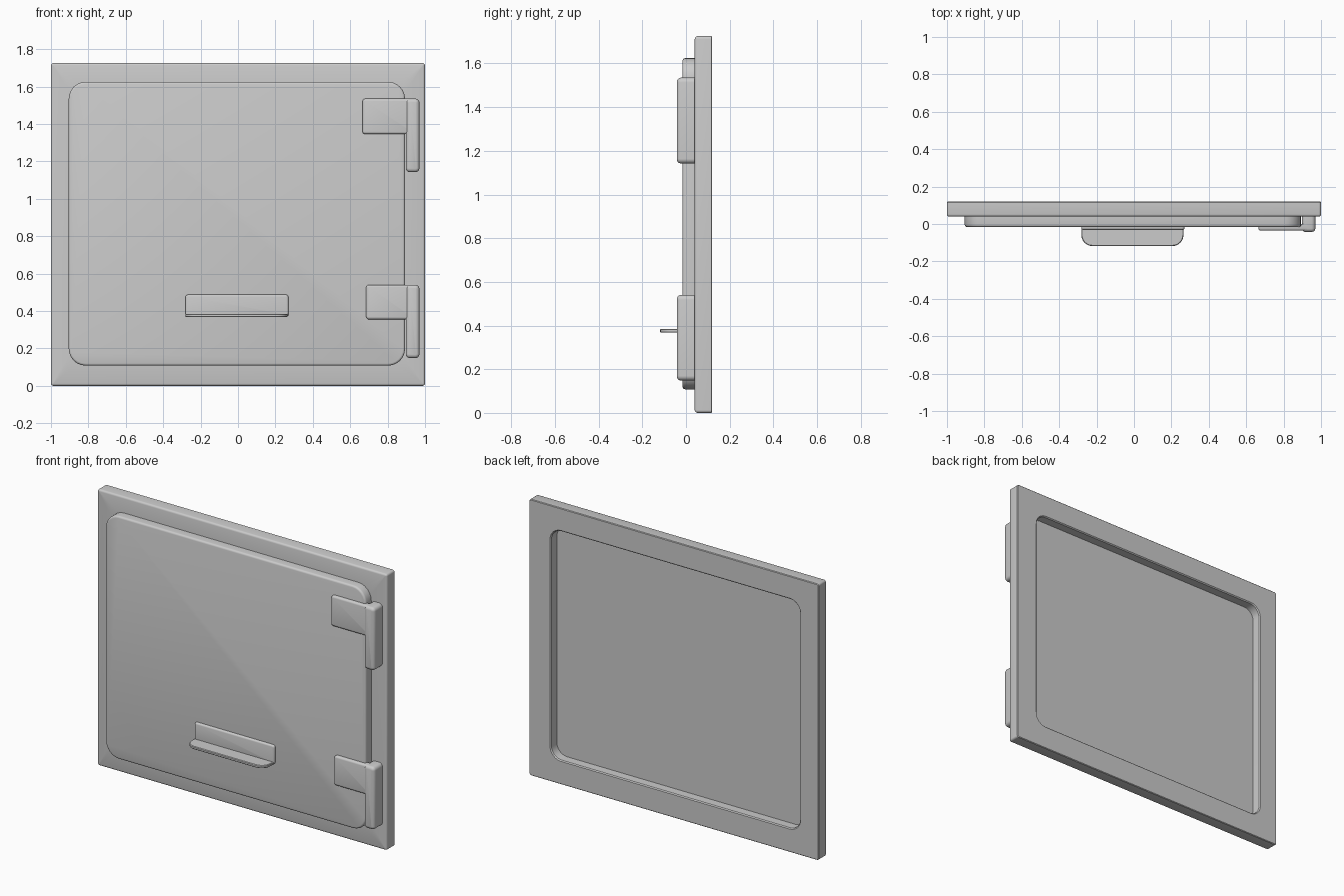
import bpy, bmesh
from math import sin, cos, pi

if "Cube" in bpy.data.objects:
    bpy.data.objects.remove(bpy.data.objects["Cube"])

SEG = 6  # segments per rounded corner


def ring(a0, a1, b0, b1, r):
    """Rounded rectangle as (a, b) points."""
    pts = []
    corners = [(a1 - r, b1 - r), (a0 + r, b1 - r), (a0 + r, b0 + r), (a1 - r, b0 + r)]
    for i, (ca, cb) in enumerate(corners):
        for k in range(SEG + 1):
            t = pi / 2 * (i + k / SEG)
            pts.append((ca + r * cos(t), cb + r * sin(t)))
    return pts


def loft(name, layers, axis='Y', closed=False):
    """Skin rounded rectangles; each layer is (a0, a1, b0, b1, radius, depth)."""
    bm = bmesh.new()
    rings = []
    for *rect, d in layers:
        rings.append([bm.verts.new((a, d, b) if axis == 'Y' else (a, b, d))
                      for a, b in ring(*rect)])
    pairs = list(zip(rings, rings[1:]))
    if closed:
        pairs.append((rings[-1], rings[0]))
    else:
        bm.faces.new(rings[0])
        bm.faces.new(rings[-1])
    n = len(rings[0])
    for p, q in pairs:
        for i in range(n):
            j = (i + 1) % n
            bm.faces.new((p[i], p[j], q[j], q[i]))
    bmesh.ops.recalc_face_normals(bm, faces=bm.faces)
    me = bpy.data.meshes.new(name)
    bm.to_mesh(me)
    bm.free()
    ob = bpy.data.objects.new(name, me)
    bpy.context.collection.objects.link(ob)
    bpy.ops.object.select_all(action='DESELECT')
    bpy.context.view_layer.objects.active = ob
    ob.select_set(True)
    bpy.ops.object.shade_smooth_by_angle(angle=0.6)
    return ob


def eased(x0, x1, z0, z1, r, y, b, steps=3):
    """Layers of a rounded front edge of radius b starting at depth y."""
    out = []
    for k in range(steps + 1):
        t = pi / 2 * k / steps
        s = b * (1 - sin(t))
        out.append((x0 + s, x1 - s, z0 + s, z1 - s, r - s, y + b * (1 - cos(t))))
    return out


def slab(name, x0, x1, z0, z1, y0, y1, r, b):
    return loft(name, eased(x0, x1, z0, z1, r, y0, b) + [(x0, x1, z0, z1, r, y1)])


# Outer frame with a rounded opening
hole = (-0.87, 0.85, 0.15, 1.58, 0.07)
loft('frame',
     eased(-1, 1, 0, 1.725, 0.013, 0.04, 0.012)
     + [(-1, 1, 0, 1.725, 0.013, 0.116),
        (-0.996, 0.996, 0.004, 1.721, 0.009, 0.12),
        (-0.876, 0.856, 0.144, 1.586, 0.076, 0.12),
        (*hole, 0.114), (*hole, 0.04)], closed=True)

# Door panel on the front, stepping into the opening at the back
loft('door_panel',
     eased(-0.905, 0.893, 0.108, 1.625, 0.09, -0.016, 0.012)
     + [(-0.905, 0.893, 0.108, 1.625, 0.09, 0.041),
        (*hole, 0.041), (*hole, 0.06)])

# Handle: backing strip and projecting rounded tab
slab('handle_backing', -0.282, 0.27, 0.368, 0.487, -0.031, 0.0, 0.014, 0.01)
tab = (-0.282, 0.265, -0.118, 0.03, 0.06)
tab_in = (-0.278, 0.261, -0.114, 0.026, 0.056)
loft('handle_tab', [(*tab_in, 0.367), (*tab, 0.371), (*tab, 0.381), (*tab_in, 0.385)], axis='Z')

# Hinges: a leaf on the door and an upright knuckle bar on the frame
for label, leaf_x, leaf_z, top, bottom in (('upper', 0.665, 1.345, 1.535, 1.142),
                                           ('lower', 0.685, 0.355, 0.54, 0.148)):
    slab(label + '_hinge_leaf', leaf_x, 0.94, leaf_z, top, -0.036, 0.0, 0.016, 0.012)
    slab(label + '_hinge_bar', 0.897, 0.97, bottom, top, -0.042, 0.045, 0.022, 0.018)
